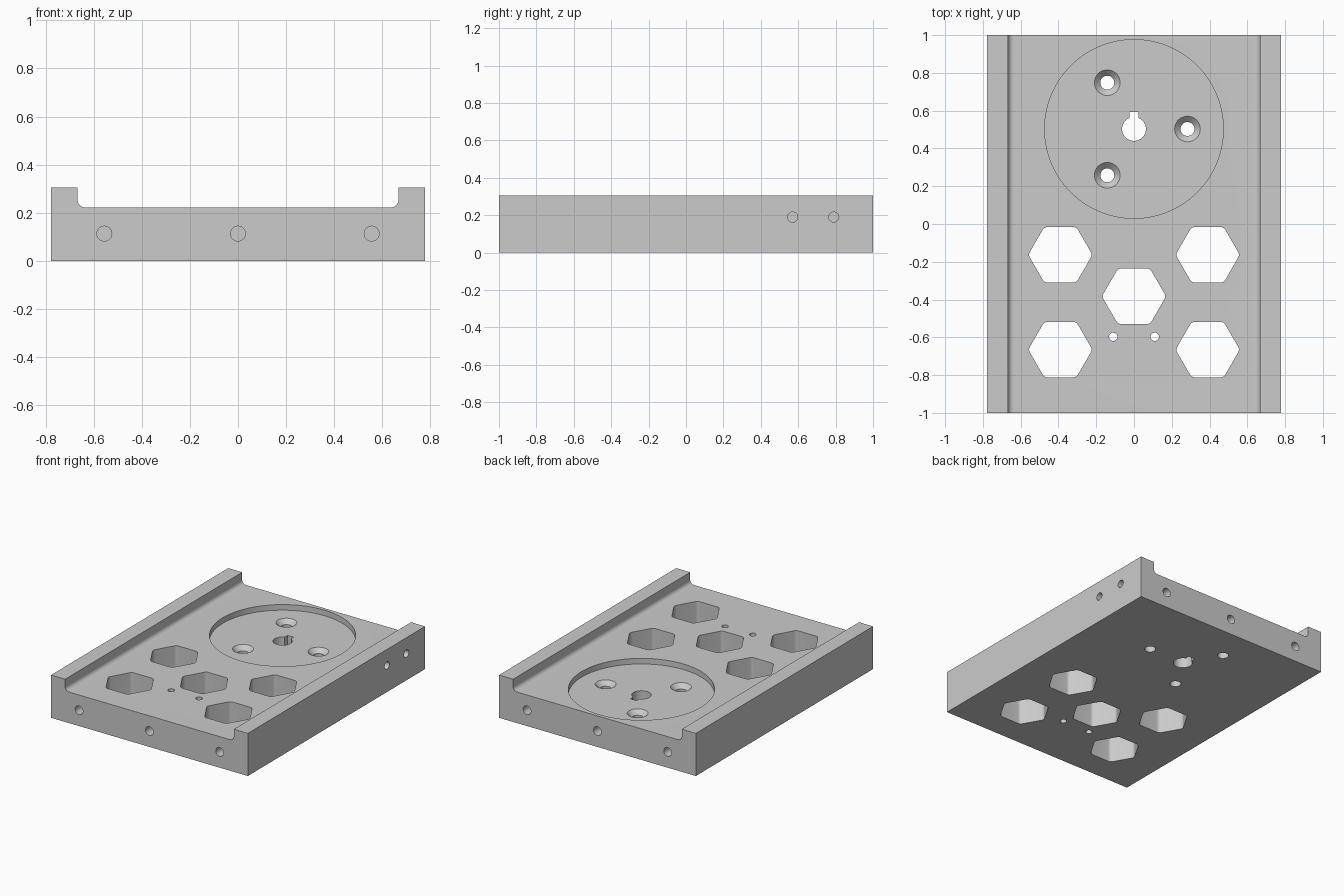
import bpy, bmesh
from math import pi, cos, sin, radians
from mathutils import Matrix, Vector

if "Cube" in bpy.data.objects:
    bpy.data.objects.remove(bpy.data.objects["Cube"])

HALF_W, RAIL_X, RAIL_Z, DECK_Z, FILLET = 0.778, 0.667, 0.305, 0.222, 0.03
POCKET_Y, POCKET_Z = 0.503, 0.182

grey = bpy.data.materials.new("grey metal")
grey.use_nodes = True
grey.diffuse_color = (0.6, 0.6, 0.6, 1)
grey.node_tree.nodes["Principled BSDF"].inputs["Base Color"].default_value = (0.6, 0.6, 0.6, 1)


def prism(name, bottom, top, depth, matrix):
    """Solid between two matching outlines, depth apart along local z."""
    bm = bmesh.new()
    low = [bm.verts.new((x, y, 0)) for x, y in bottom]
    high = [bm.verts.new((x, y, depth)) for x, y in top]
    bm.faces.new(low[::-1])
    bm.faces.new(high)
    n = len(low)
    for i in range(n):
        j = (i + 1) % n
        bm.faces.new((low[i], low[j], high[j], high[i]))
    bm.transform(matrix)
    bmesh.ops.recalc_face_normals(bm, faces=bm.faces)
    mesh = bpy.data.meshes.new(name)
    bm.to_mesh(mesh)
    bm.free()
    mesh.materials.append(grey)
    obj = bpy.data.objects.new(name, mesh)
    bpy.context.collection.objects.link(obj)
    return obj


def arc(cx, cy, r, start, end, steps):
    return [(cx + r * cos(radians(start + (end - start) * i / steps)),
             cy + r * sin(radians(start + (end - start) * i / steps)))
            for i in range(steps + 1)]


def circle(r, sides=48):
    return arc(0, 0, r, 0, 360, sides)[:-1]


def rounded_hexagon(apothem=0.147, r=0.03):
    reach = (apothem - r) / cos(pi / 6)
    points = []
    for a in range(0, 360, 60):
        points += arc(reach * cos(radians(a)), reach * sin(radians(a)), r, a - 30, a + 30, 6)
    return points


# Base plate with two side rails, drawn as an end profile
right_half = [(HALF_W, 0), (HALF_W, RAIL_Z), (RAIL_X, RAIL_Z)]
right_half += arc(RAIL_X - FILLET, DECK_Z + FILLET, FILLET, 0, -90, 10)
profile = right_half + [(-x, z) for x, z in reversed(right_half)]
plate = prism("base_plate", profile, profile, 2,
              Matrix.Translation((0, 1, 0)) @ Matrix.Rotation(pi / 2, 4, 'X'))

cutters = []


def cut(name, outline, position, depth, direction=(0, 0, 1), top=None):
    turn = Vector(direction).to_track_quat('Z', 'Y').to_matrix().to_4x4()
    if direction == (0, 0, 1):
        turn = Matrix.Identity(4)
    cutters.append(prism(name, outline, top or outline, depth,
                         Matrix.Translation(position) @ turn))


# Round pocket with keyed centre hole
cut("pocket_cutter", circle(0.473, 96), (0, POCKET_Y, POCKET_Z), 0.3)
cut("centre_hole_cutter", circle(0.063), (0, POCKET_Y, -0.1), 0.5)
keyway = [(-0.024, 0), (0.024, 0), (0.024, 0.09), (-0.024, 0.09)]
cut("keyway_cutter", keyway, (0, POCKET_Y, -0.1), 0.5)

# Three countersunk screw holes
for a in (0, 120, 240):
    x, y = 0.283 * cos(radians(a)), POCKET_Y + 0.283 * sin(radians(a))
    cut("screw_hole_cutter", circle(0.037, 32), (x, y, -0.1), 0.5)
    cut("countersink_cutter", circle(0.03, 32), (x, y, POCKET_Z - 0.038), 0.06,
        top=circle(0.09, 32))

# Hexagonal windows
for x, y in [(-0.39, -0.163), (0.39, -0.163), (0, -0.383), (-0.39, -0.665), (0.39, -0.665)]:
    cut("hexagon_cutter", rounded_hexagon(), (x, y, -0.1), 0.5)

# Small pin holes
for x in (-0.11, 0.11):
    cut("pin_hole_cutter", circle(0.022, 32), (x, -0.597, -0.1), 0.5)

# Blind holes in both ends and in one side
for end in (-1, 1):
    for x in (-0.556, 0, 0.556):
        depth = 0.2 if x else (0.2 if end < 0 else 0.02)
        cut("end_hole_cutter", circle(0.031, 32), (x, end * 1.1, 0.113), 0.3, (0, -end, 0))
for y in (0.57, 0.79):
    cut("side_hole_cutter", circle(0.027, 32), (0.88, y, 0.19), 0.25, (-1, 0, 0))

# Carve everything out of the plate
bpy.ops.object.select_all(action='DESELECT')
plate.select_set(True)
bpy.context.view_layer.objects.active = plate
for cutter in cutters:
    cutter.hide_render = True
    mod = plate.modifiers.new("cut", 'BOOLEAN')
    mod.operation = 'DIFFERENCE'
    mod.solver = 'EXACT'
    mod.object = cutter
    bpy.ops.object.modifier_apply(modifier=mod.name)
for cutter in cutters:
    bpy.data.objects.remove(cutter)

bpy.ops.object.shade_smooth_by_angle(angle=radians(30))
